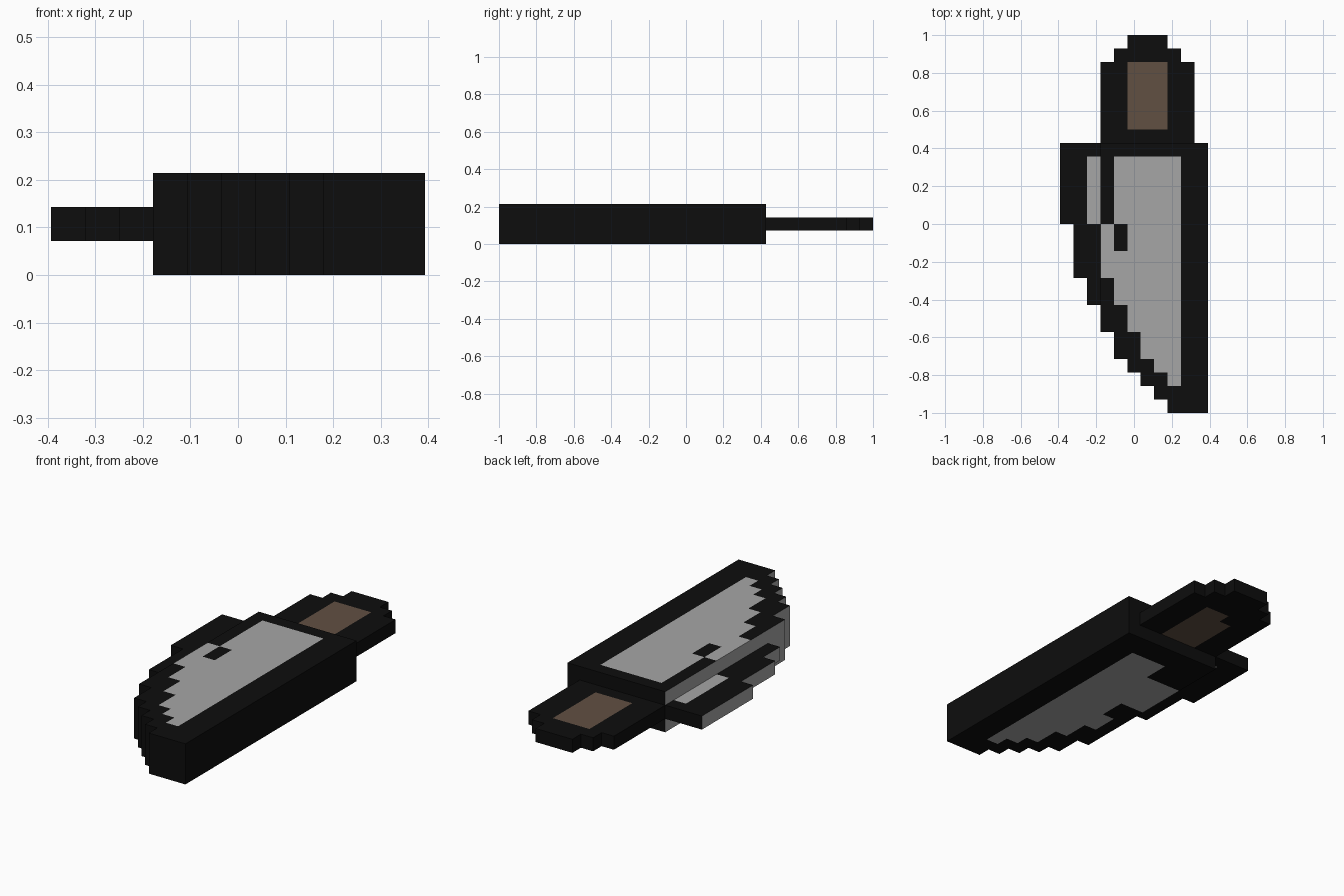
import bpy, bmesh

cube = bpy.data.objects.get("Cube")
if cube:
    bpy.data.objects.remove(cube, do_unlink=True)

U = 2 / 28            # one block
X0, Y0 = -5.5 * U, -1.0


def material(name, rgb):
    m = bpy.data.materials.new(name)
    m.use_nodes = True
    m.diffuse_color = (*rgb, 1)
    bsdf = next(n for n in m.node_tree.nodes if n.type == 'BSDF_PRINCIPLED')
    bsdf.inputs["Base Color"].default_value = (*rgb, 1)
    return m


black = material("black", (0.004, 0.004, 0.004))
steel = material("steel grey", (0.38, 0.38, 0.38))
brown = material("grip brown", (0.12, 0.08, 0.055))


def cells(spans):
    """Grid cells covered by spans of (first row, end row, first column, end column)."""
    return {(c, r) for r0, r1, c0, c1 in spans
            for r in range(r0, r1) for c in range(c0, c1)}


# The six sides of a block: outward direction and corner offsets
SIDES = [
    ((1, 0, 0), [(1, 0, 0), (1, 1, 0), (1, 1, 1), (1, 0, 1)]),
    ((-1, 0, 0), [(0, 1, 0), (0, 0, 0), (0, 0, 1), (0, 1, 1)]),
    ((0, 1, 0), [(1, 1, 0), (0, 1, 0), (0, 1, 1), (1, 1, 1)]),
    ((0, -1, 0), [(0, 0, 0), (1, 0, 0), (1, 0, 1), (0, 0, 1)]),
    ((0, 0, 1), [(0, 0, 1), (1, 0, 1), (1, 1, 1), (0, 1, 1)]),
    ((0, 0, -1), [(0, 1, 0), (1, 1, 0), (1, 0, 0), (0, 0, 0)]),
]


def block_part(name, shape, z0, z1, accent, top, bottom, accent_left_edge=False):
    """Slab of blocks; accent colour on the given top and bottom cells."""
    bm = bmesh.new()
    verts = {}

    def vert(p):
        if p not in verts:
            verts[p] = bm.verts.new((X0 + p[0] * U, Y0 + p[1] * U, p[2] * U))
        return verts[p]

    for c, r in sorted(shape):
        for (dx, dy, dz), corners in SIDES:
            if dz == 0 and (c + dx, r + dy) in shape:
                continue
            quad = [vert((c + i, r + j, z1 if k else z0)) for i, j, k in corners]
            face = bm.faces.new(quad)
            painted = ((dz > 0 and (c, r) in top) or (dz < 0 and (c, r) in bottom)
                       or (dx < 0 and accent_left_edge))
            face.material_index = int(painted)
    mesh = bpy.data.meshes.new(name)
    bm.to_mesh(mesh)
    bm.free()
    mesh.materials.append(black)
    mesh.materials.append(accent)
    obj = bpy.data.objects.new(name, mesh)
    bpy.context.collection.objects.link(obj)
    return obj


# Thick blade, stepped towards the tip
blade = cells([(0, 1, 8, 11), (1, 2, 7, 11), (2, 3, 6, 11), (3, 4, 5, 11),
               (4, 6, 4, 11), (6, 20, 3, 11)])
taper = [(2, 3, 8, 9), (3, 4, 7, 9), (4, 6, 6, 9), (6, 8, 5, 9), (8, 10, 4, 9)]
blade_top = cells(taper + [(10, 14, 3, 9), (14, 19, 4, 9)]) - cells([(12, 14, 4, 5)])
blade_bottom = cells(taper + [(10, 12, 5, 9), (12, 16, 3, 9), (16, 18, 6, 9)])
block_part("blade", blade, 0, 3, steel, blade_top, blade_bottom, True)

# Thin cutting edge beside the blade
edge = cells([(8, 10, 2, 3), (10, 14, 1, 3), (14, 20, 0, 3)])
edge_patch = cells([(14, 19, 2, 3)])
block_part("cutting_edge", edge, 1, 2, steel, edge_patch, edge_patch, True)

# Thin handle with a grip patch on both sides
handle = cells([(20, 26, 3, 10), (26, 27, 4, 9), (27, 28, 5, 8)])
block_part("handle", handle, 1, 2, brown, cells([(21, 26, 5, 8)]),
           cells([(20, 24, 5, 8), (24, 25, 6, 8)]))
